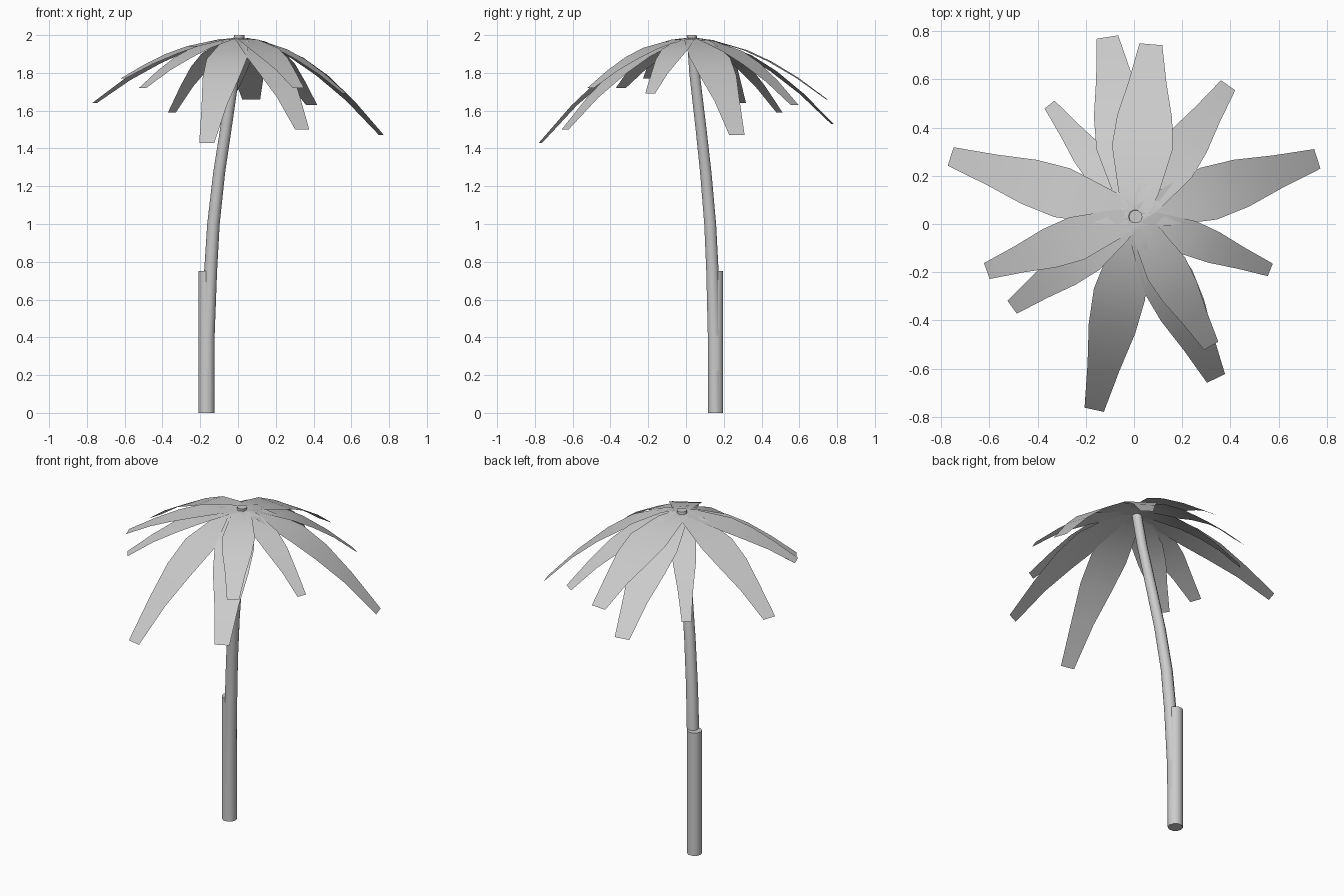
import bpy
import bmesh
from math import cos, sin, tau
from mathutils import Vector

if "Cube" in bpy.data.objects:
    bpy.data.objects.remove(bpy.data.objects["Cube"], do_unlink=True)

# One plain grey for the whole tree
grey = bpy.data.materials.new("plain grey")
grey.use_nodes = True
grey.diffuse_color = (0.6, 0.6, 0.6, 1)
shader = next(n for n in grey.node_tree.nodes if n.type == "BSDF_PRINCIPLED")
shader.inputs["Base Color"].default_value = grey.diffuse_color
shader.inputs["Roughness"].default_value = 0.8


def finish(bm, name, sharp_angle):
    """Turn a bmesh into a named, smooth shaded object."""
    mesh = bpy.data.meshes.new(name)
    bm.to_mesh(mesh)
    bm.free()
    mesh.materials.append(grey)
    obj = bpy.data.objects.new(name, mesh)
    bpy.context.collection.objects.link(obj)
    bpy.ops.object.select_all(action="DESELECT")
    obj.select_set(True)
    bpy.context.view_layer.objects.active = obj
    bpy.ops.object.shade_smooth_by_angle(angle=sharp_angle)
    return obj


def stem(name, path, bottom_radius, top_radius, sides=10):
    """Sweep level rings along a path and cap both ends."""
    bm = bmesh.new()
    rings = []
    for x, y, z in path:
        radius = bottom_radius + (top_radius - bottom_radius) * z / path[-1][-1]
        rings.append([bm.verts.new((x + radius * cos(tau * i / sides),
                                    y + radius * sin(tau * i / sides), z))
                      for i in range(sides)])
    for low, high in zip(rings, rings[1:]):
        for i in range(sides):
            j = (i + 1) % sides
            bm.faces.new((low[i], low[j], high[j], high[i]))
    bm.faces.new(reversed(rings[0]))
    bm.faces.new(rings[-1])
    return finish(bm, name, 0.8)


# Half width of a frond along its length, relative to the tip half width
OUTLINE = [(0, 0.9), (0.14, 1.75), (0.4, 2.65), (0.58, 2.4), (0.78, 1.65), (1, 1)]
CROWN = Vector((0.01, 0.03, 1.985))


def frond(name, tip, tip_width):
    """Drooping flat leaf from the crown to its tip."""
    reach = Vector(tip) - CROWN
    flat = Vector((reach.x, reach.y, 0))
    side = Vector((-flat.y, flat.x, 0)).normalized()
    bm = bmesh.new()
    rows = []
    for t, width in OUTLINE:
        middle = CROWN + flat * t + Vector((0, 0, reach.z * t ** 1.75))
        offset = side * (width * tip_width / 2)
        rows.append([bm.verts.new(middle + offset * k) for k in (1, 0, -1)])
    for near, far in zip(rows, rows[1:]):
        for k in range(2):
            bm.faces.new((near[k], near[k + 1], far[k + 1], far[k]))
    return finish(bm, name, 1.2)


# Trunk: straight base post and the long curved stem leaning to the crown
stem("trunk_base", [(-0.168, 0.157, 0), (-0.168, 0.157, 0.75)], 0.042, 0.042)
stem("trunk", [(-0.163, 0.155, 0), (-0.16, 0.15, 0.4), (-0.145, 0.14, 0.75),
               (-0.13, 0.128, 1), (-0.1, 0.105, 1.27), (-0.065, 0.08, 1.5),
               (-0.02, 0.045, 1.8), (0.007, 0.03, 2)], 0.038, 0.028)

# Fronds: tip position and tip width, going round the crown
TIPS = [((-0.11, 0.775, 1.53), 0.09), ((0.07, 0.745, 1.66), 0.095),
        ((0.39, 0.575, 1.63), 0.072), ((0.76, 0.27, 1.47), 0.085),
        ((0.565, -0.19, 1.69), 0.056), ((0.32, -0.505, 1.72), 0.068),
        ((0.34, -0.64, 1.5), 0.083), ((-0.165, -0.77, 1.43), 0.082),
        ((-0.505, -0.345, 1.72), 0.066), ((-0.61, -0.195, 1.77), 0.07),
        ((-0.76, 0.28, 1.64), 0.08), ((-0.35, 0.495, 1.59), 0.053)]
for number, (tip, width) in enumerate(TIPS):
    frond(f"frond_{number + 1}", tip, width)
